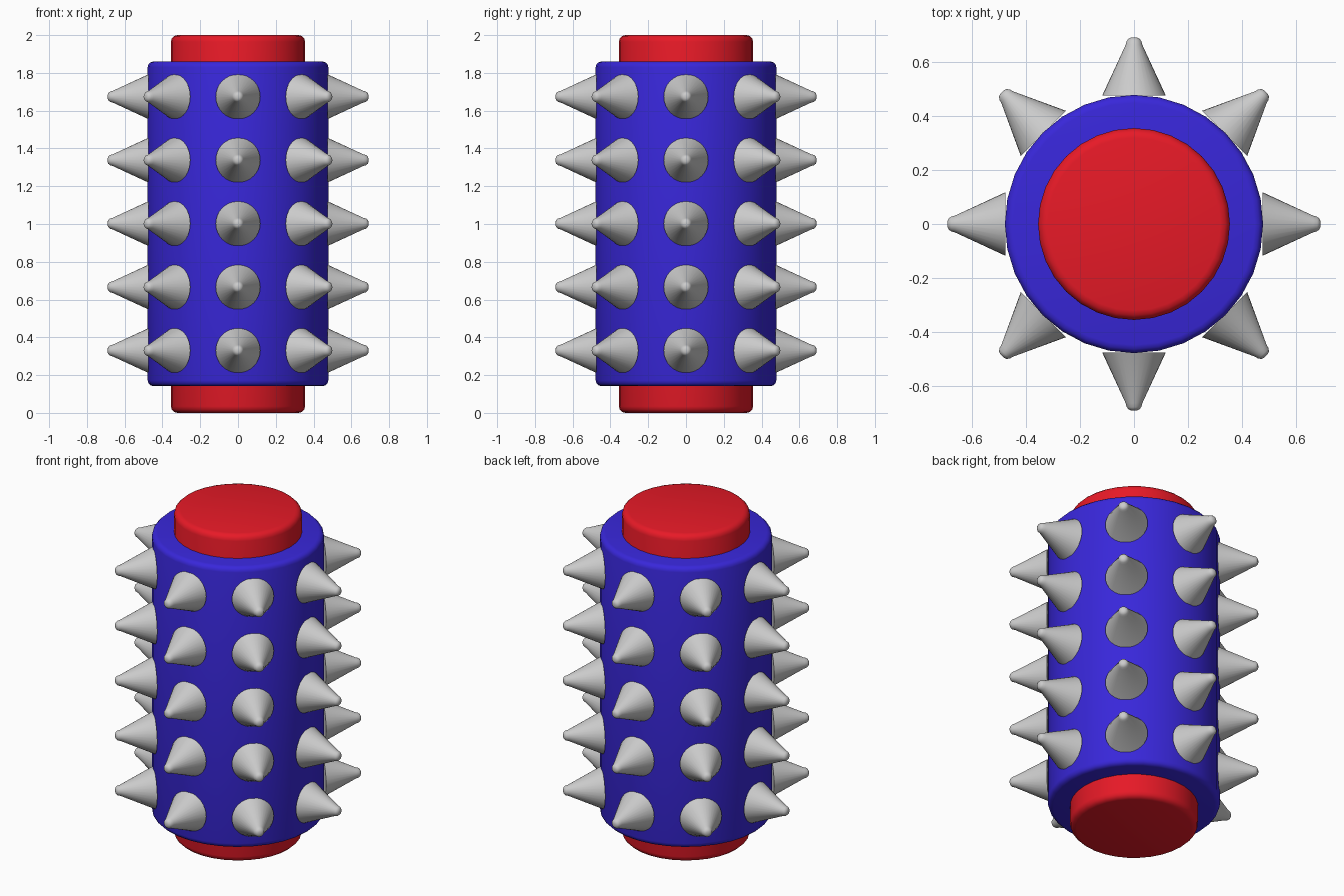
import bpy, math
from mathutils import Matrix

if "Cube" in bpy.data.objects:
    bpy.data.objects.remove(bpy.data.objects["Cube"])


def material(name, color):
    m = bpy.data.materials.new(name)
    m.diffuse_color = color
    m.use_nodes = True
    m.node_tree.nodes["Principled BSDF"].inputs["Base Color"].default_value = m.diffuse_color
    return m


def lathe(profile, sides):
    """Closed mesh revolved about z from (radius, z) rings, capped both ends."""
    verts, faces = [], []
    for r, z in profile:
        for i in range(sides):
            a = 2 * math.pi * i / sides
            verts.append((r * math.cos(a), r * math.sin(a), z))
    for k in range(len(profile) - 1):
        for i in range(sides):
            j = (i + 1) % sides
            faces.append((k * sides + i, k * sides + j,
                          (k + 1) * sides + j, (k + 1) * sides + i))
    faces.append(tuple(reversed(range(sides))))
    top = (len(profile) - 1) * sides
    faces.append(tuple(range(top, top + sides)))
    mesh = bpy.data.meshes.new("lathe")
    mesh.from_pydata(verts, [], faces)
    return mesh


def add(name, mesh, mat=None, matrix=None):
    ob = bpy.data.objects.new(name, mesh)
    bpy.context.collection.objects.link(ob)
    if mat:
        mesh.materials.append(mat)
    if matrix:
        ob.matrix_world = matrix
    return ob


def smooth(ob, degrees):
    bpy.ops.object.select_all(action='DESELECT')
    ob.select_set(True)
    bpy.context.view_layer.objects.active = ob
    bpy.ops.object.shade_smooth_by_angle(angle=math.radians(degrees))


def rounded_cylinder(name, radius, z0, z1, bevel, mat):
    arc = [(radius - bevel + bevel * math.sin(t), bevel * (1 - math.cos(t)))
           for t in (math.pi / 2 * i / 3 for i in range(4))]
    profile = [(r, z0 + h) for r, h in arc]
    profile += [(r, z1 - h) for r, h in reversed(arc)]
    smooth(add(name, lathe(profile, 32), mat), 40)


red = material("red", (0.8, 0.01, 0.02, 1))
blue = material("blue", (0.04, 0.02, 0.7, 1))

# Red core showing at both ends, blue drum around it
rounded_cylinder("core", 0.355, 0.0, 2.0, 0.035, red)
rounded_cylinder("drum", 0.478, 0.142, 1.86, 0.03, blue)

# Blunt spike, flat base resting on the drum surface
spike_mesh = lathe([(0.118, 0.475), (0.031, 0.663), (0.027, 0.678),
                    (0.019, 0.687), (0.009, 0.691)], 32)

# Five rows of eight spikes pointing outward
for row in range(5):
    z = 0.33 + row * 0.336
    for i in range(8):
        turn = (Matrix.Translation((0, 0, z))
                @ Matrix.Rotation(i * math.pi / 4, 4, 'Z')
                @ Matrix.Rotation(math.pi / 2, 4, 'Y'))
        spike = add(f"spike_{row + 1}_{i + 1}", spike_mesh, None, turn)
smooth(spike, 40)
